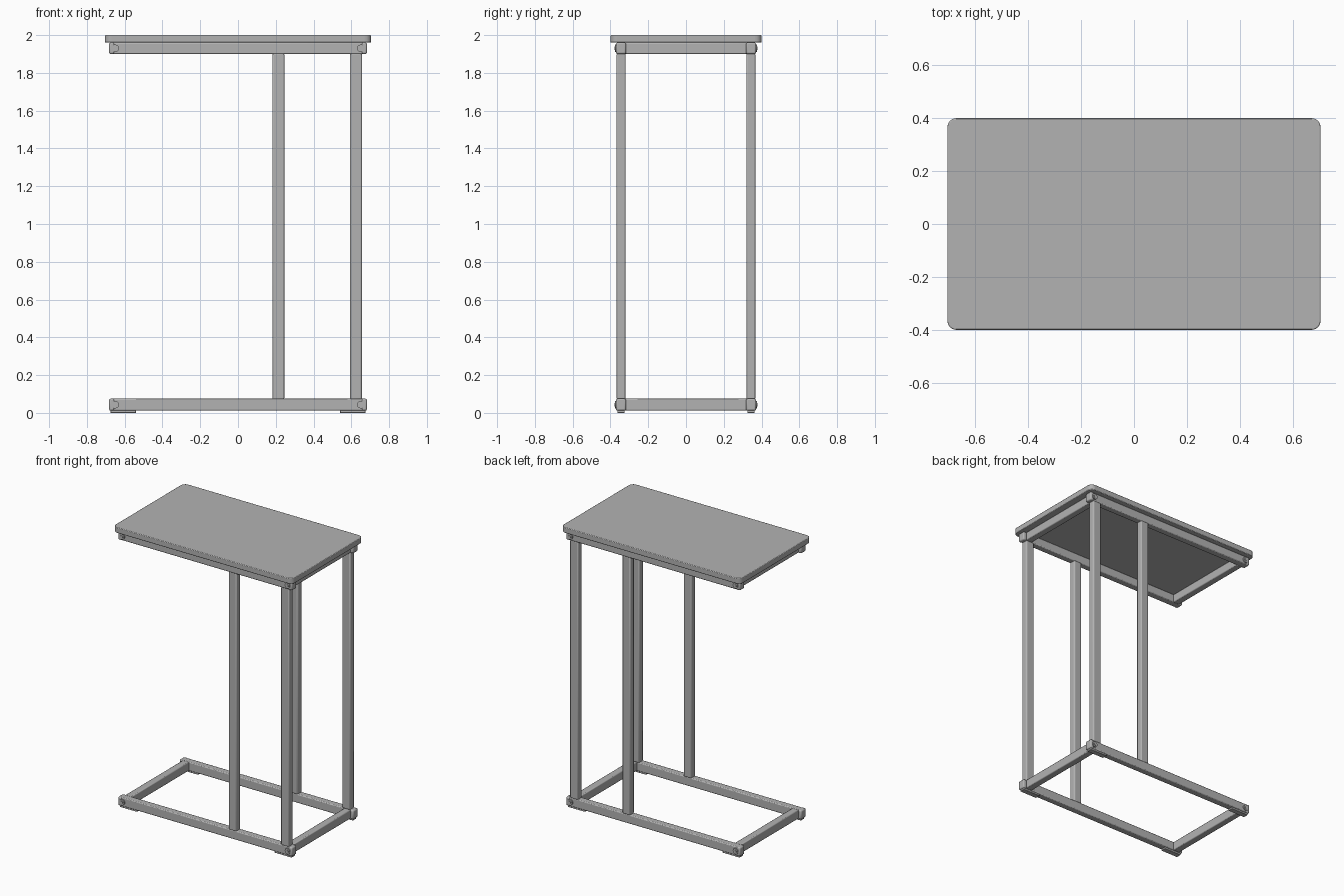
import bpy
from math import radians

cube = bpy.data.objects.get("Cube")
if cube:
    bpy.data.objects.remove(cube, do_unlink=True)


def make_material(name, rgb):
    mat = bpy.data.materials.new(name)
    mat.use_nodes = True
    mat.diffuse_color = (*rgb, 1)
    mat.node_tree.nodes["Principled BSDF"].inputs["Base Color"].default_value = (*rgb, 1)
    return mat


GREY = make_material("plain grey", (0.45, 0.45, 0.45))


def finish(obj, name, bevel=0.0, segments=2):
    obj.name = name
    obj.data.materials.append(GREY)
    if bevel:
        mod = obj.modifiers.new("rounded edges", "BEVEL")
        mod.width = bevel
        mod.segments = segments
        mod.limit_method = "ANGLE"
    bpy.ops.object.shade_smooth_by_angle(angle=radians(35))
    return obj


def box(name, x, y, z, bevel=0.006):
    """Box given by its (low, high) limits on each axis."""
    limits = (x, y, z)
    bpy.ops.mesh.primitive_cube_add(size=1, location=[(a + b) / 2 for a, b in limits])
    obj = bpy.context.object
    obj.scale = [b - a for a, b in limits]
    bpy.ops.object.transform_apply(location=False, rotation=False, scale=True)
    return finish(obj, name, bevel)


def disc(name, x, y, z, radius, depth, sides):
    bpy.ops.mesh.primitive_cylinder_add(
        vertices=sides, radius=radius, depth=depth,
        location=(x, y, z), rotation=(radians(90), 0, 0))
    return finish(bpy.context.object, name)


def span(side, inner, outer):
    return tuple(sorted((side * inner, side * outer)))


# Table top: round the four vertical corners, then soften the rims
top = box("table_top", (-0.705, 0.705), (-0.4, 0.4), (1.96, 2.0), 0)
weights = top.data.attributes.new("bevel_weight_edge", "FLOAT", "EDGE")
for edge in top.data.edges:
    a, b = (top.data.vertices[i].co for i in edge.vertices)
    weights.data[edge.index].value = 1.0 if abs(a.z - b.z) > 0.01 else 0.0
corners = top.modifiers.new("rounded corners", "BEVEL")
corners.limit_method = "WEIGHT"
corners.width = 0.035
corners.segments = 6
rim = top.modifiers.new("soft rim", "BEVEL")
rim.limit_method = "ANGLE"
rim.angle_limit = radians(60)
rim.width = 0.004
rim.segments = 2

# Upper and lower rectangular frames
for level, low, high in (("upper", 1.9, 1.96), ("lower", 0.012, 0.075)):
    middle = (low + high) / 2
    for side, face in ((-1, "front"), (1, "back")):
        box(f"{level}_{face}_rail", (-0.675, 0.675), span(side, 0.32, 0.368), (low, high))
        for end, hand in ((-1, "right"), (1, "left")):
            tag = f"{level}_{face}_{hand}"
            box(f"{tag}_end_cap", span(end, 0.655, 0.683),
                span(side, 0.317, 0.371), (low, high), 0.008)
            # Bolt head with its socket
            disc(f"{tag}_bolt", end * 0.65, side * 0.37, middle, 0.02, 0.012, 16)
            disc(f"{tag}_bolt_socket", end * 0.65, side * 0.376, middle, 0.01, 0.006, 6)
    for end, hand in ((-1, "right"), (1, "left")):
        box(f"{level}_{hand}_cross_rail", span(end, 0.61, 0.66),
            (-0.325, 0.325), (low, high))

# Upright posts and foot pads
for side, face in ((-1, "front"), (1, "back")):
    for name, x in (("inner", (0.182, 0.245)), ("outer", (0.592, 0.657))):
        box(f"{face}_{name}_post", x, span(side, 0.32, 0.367), (0.07, 1.905), 0.008)
    for end, hand in ((-1, "right"), (1, "left")):
        box(f"{face}_{hand}_foot_pad", span(end, 0.54, 0.675),
            span(side, 0.325, 0.363), (0, 0.014), 0.003)
